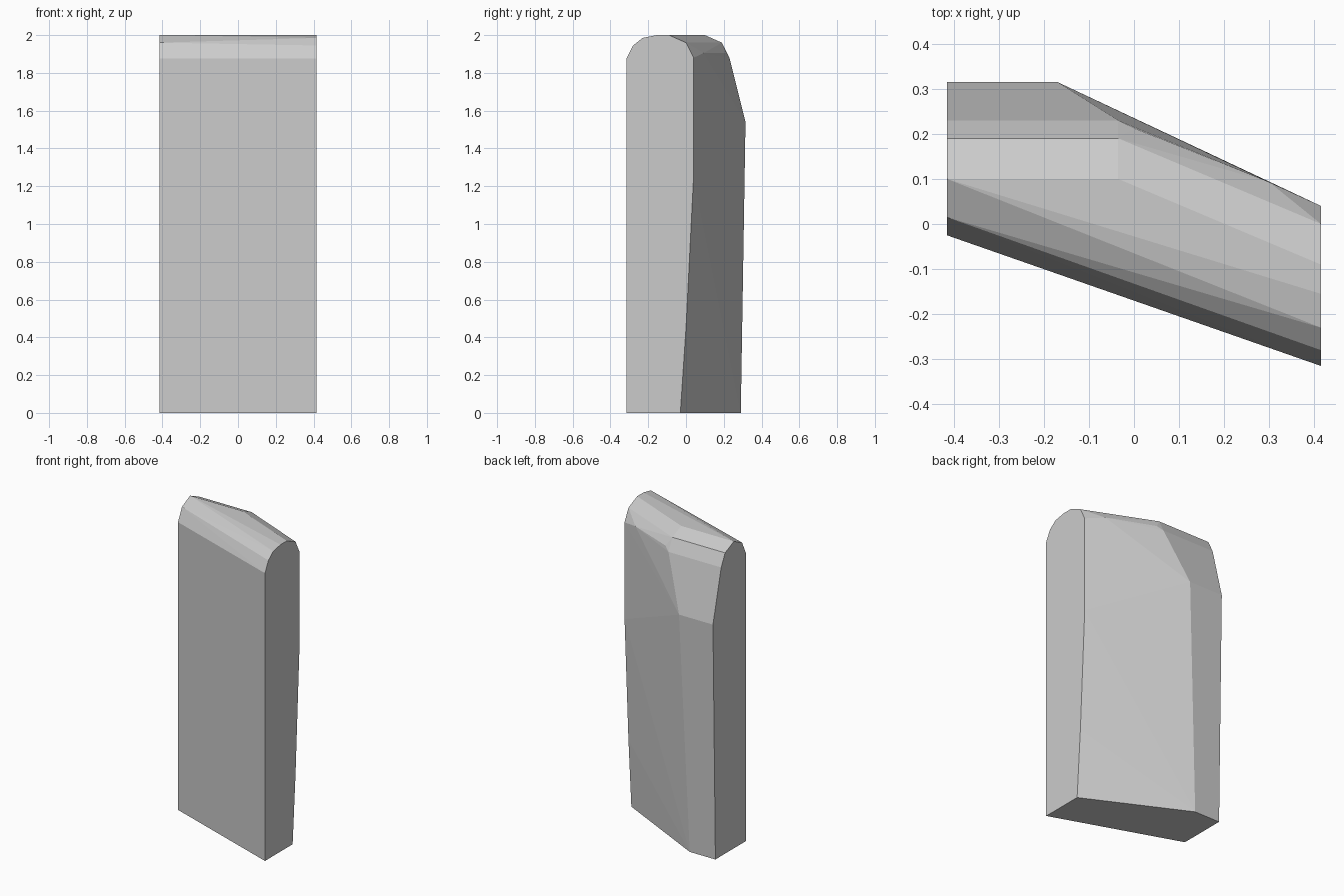
import bpy, bmesh, math

cube = bpy.data.objects.get("Cube")
if cube:
    bpy.data.objects.remove(cube, do_unlink=True)

# Plain grey finish
grey = bpy.data.materials.new("light_grey")
grey.use_nodes = True
colour = (0.6, 0.6, 0.6, 1.0)
grey.diffuse_color = colour
grey.node_tree.nodes["Principled BSDF"].inputs["Base Color"].default_value = colour

HALF = 0.415

# Wide end with the rounded top: (y, z) outline
right_end = [(-0.315, 0), (-0.315, 1.875), (-0.28, 1.945), (-0.23, 1.985),
             (-0.155, 2.0), (-0.09, 2.0), (0.0, 1.96), (0.04, 1.88),
             (0.04, 1.25), (0.0, 0.45), (-0.03, 0)]

# Opposite end with the sloped shoulder
left_end = [(-0.025, 0), (-0.025, 1.875), (0.015, 1.96), (0.10, 2.0),
            (0.19, 1.96), (0.23, 1.88), (0.315, 1.54), (0.29, 0)]

# Corners where the back turns from straight to diagonal
back_bend = [(-0.035, 0.10, 2.0), (-0.035, 0.19, 1.96), (-0.035, 0.23, 1.88),
             (-0.17, 0.315, 1.54), (-0.23, 0.29, 0),
             (0.0, 0.212, 1.905), (0.3, 0.093, 1.905)]

# Faceted slab stretched tightly over the outlines
bm = bmesh.new()
for x, outline in ((HALF, right_end), (-HALF, left_end)):
    for y, z in outline:
        bm.verts.new((x, y, z))
for corner in back_bend:
    bm.verts.new(corner)
hull = bmesh.ops.convex_hull(bm, input=bm.verts[:])
spare = {v for v in hull["geom_interior"] + hull["geom_unused"]
         if isinstance(v, bmesh.types.BMVert)}
bmesh.ops.delete(bm, geom=list(spare), context="VERTS")
bmesh.ops.dissolve_limit(bm, angle_limit=math.radians(0.5),
                         verts=bm.verts[:], edges=bm.edges[:])
bmesh.ops.recalc_face_normals(bm, faces=bm.faces[:])

mesh = bpy.data.meshes.new("upright_slab")
bm.to_mesh(mesh)
bm.free()
mesh.materials.append(grey)
slab = bpy.data.objects.new("upright_slab", mesh)
bpy.context.collection.objects.link(slab)
